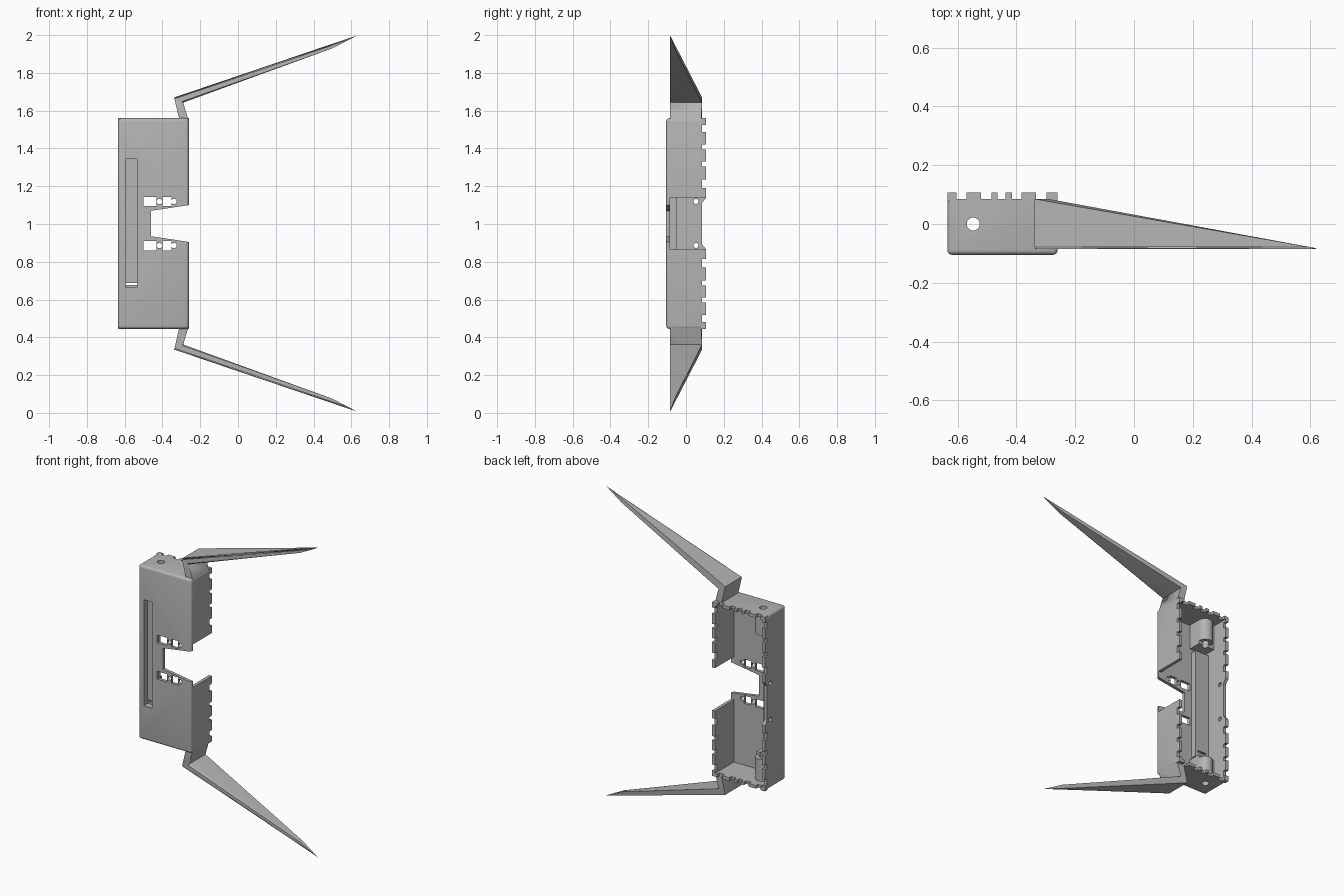
import bpy, bmesh
from mathutils import Vector

if "Cube" in bpy.data.objects:
    bpy.data.objects.remove(bpy.data.objects["Cube"])

GREY = (0.46, 0.46, 0.46, 1)
grey = bpy.data.materials.new("plain grey")
grey.use_nodes = True
grey.diffuse_color = GREY
grey.node_tree.nodes["Principled BSDF"].inputs["Base Color"].default_value = GREY

L, R = -0.635, -0.26           # housing sides in x
FRONT, BACK, TIP = -0.105, 0.085, 0.107
LOW, HIGH, MID = 0.445, 1.56, 1.0025
WALL = 0.02


def finish(name, bm):
    bmesh.ops.recalc_face_normals(bm, faces=bm.faces[:])
    mesh = bpy.data.meshes.new(name)
    bm.to_mesh(mesh)
    bm.free()
    mesh.materials.append(grey)
    ob = bpy.data.objects.new(name, mesh)
    bpy.context.collection.objects.link(ob)
    return ob


def add_box(bm, x, y, z):
    vs = bmesh.ops.create_cube(bm, size=1)["verts"]
    for v in vs:
        v.co = Vector([(a + b) / 2 + c * (b - a) for (a, b), c in zip((x, y, z), v.co)])
    return vs


def box(name, x, y, z):
    bm = bmesh.new()
    add_box(bm, x, y, z)
    return finish(name, bm)


def prism(name, outline, y0, y1):
    """Extrude an x-z outline along y."""
    bm = bmesh.new()
    face = bm.faces.new([bm.verts.new((x, y0, z)) for x, z in outline])
    out = bmesh.ops.extrude_face_region(bm, geom=[face])["geom"]
    for v in out:
        if isinstance(v, bmesh.types.BMVert):
            v.co.y = y1
    return finish(name, bm)


def rod(name, centre, axis, radius, length):
    bm = bmesh.new()
    bmesh.ops.create_cone(bm, cap_ends=True, segments=32, radius1=radius, radius2=radius, depth=length)
    turn = Vector((0, 0, 1)).rotation_difference(Vector(axis)).to_matrix()
    bmesh.ops.transform(bm, matrix=turn.to_4x4(), verts=bm.verts)
    bmesh.ops.translate(bm, vec=centre, verts=bm.verts)
    return finish(name, bm)


def combine(target, tool, operation="DIFFERENCE"):
    mod = target.modifiers.new("cut", "BOOLEAN")
    mod.object, mod.operation, mod.solver = tool, operation, "EXACT"
    bpy.context.view_layer.objects.active = target
    bpy.ops.object.modifier_apply(modifier=mod.name)
    bpy.data.objects.remove(tool)


def flip(z):
    return 2 * MID - z


def span(a, b, lower):
    return (flip(b), flip(a)) if lower else (a, b)


# Housing shell, rounded everywhere except the open back rim
bm = bmesh.new()
add_box(bm, (L, R), (FRONT, BACK), (LOW, HIGH))
edges = [e for e in bm.edges if any(v.co.y < 0 for v in e.verts)]
bmesh.ops.bevel(bm, geom=edges, offset=0.016, segments=4, profile=0.5, affect="EDGES")
housing = finish("housing", bm)
combine(housing, box("hollow", (L + WALL, R - WALL), (FRONT + WALL, 0.3), (LOW + WALL, HIGH - WALL)))

# Backing of the long front groove, then the groove and its slit
combine(housing, box("groove_backing", (L + 0.01, -0.515), (-0.095, -0.05), (0.645, 1.36)), "UNION")
combine(housing, box("groove", (-0.595, -0.535), (-0.2, -0.065), (0.665, 1.345)))
combine(housing, box("slit", (-0.595, -0.535), (-0.2, 0), (0.676, 0.688)))

# Flared notch in the front wall and wider opening in the side wall
combine(housing, prism("notch", [(-0.46, 0.935), (-0.46, 1.07), (R, 1.1), (-0.2, 1.11),
                                 (-0.2, 0.895), (R, 0.905)], -0.2, 0.2))
combine(housing, box("side_opening", (-0.285, -0.2), (FRONT + WALL, 0.2), (0.865, 1.14)))

for lower in (False, True):
    zc = flip(1.119) if lower else 1.119
    # Square windows and round holes beside the notch
    for x0, x1 in ((-0.5, -0.432), (-0.4, -0.353)):
        combine(housing, box("window", (x0, x1), (-0.2, 0), (zc - 0.025, zc + 0.025)))
    for x in (-0.416, -0.339):
        combine(housing, rod("round_hole", (x, -0.1, zc), (0, 1, 0), 0.014, 0.1))
    # Pin hole in the closed side wall
    combine(housing, rod("pin_hole", (L, 0.053, zc), (1, 0, 0), 0.013, 0.1))
    # Holder block and tube inside each end, with the bolt hole through it
    combine(housing, box("holder", (L + 0.01, -0.5), (-0.095, 0), span(1.38, 1.55, lower)), "UNION")
    ze = flip(1.475) if lower else 1.475
    combine(housing, rod("tube", (-0.547, 0, ze), (0, 0, 1), 0.046, 0.15), "UNION")
    combine(housing, rod("bolt_hole", (-0.547, 0, ze), (0, 0, 1), 0.022, 0.4))

# Interlocking teeth along the back rim
bm = bmesh.new()
depth = (BACK - 0.006, TIP)
for lower in (False, True):
    for x in ((L, -0.604), (-0.57, -0.52), (-0.485, -0.464), (-0.437, -0.416), (-0.382, -0.334), (-0.297, R)):
        add_box(bm, x, depth, span(HIGH - WALL, HIGH, lower))
    for z in ((1.525, 1.54), (1.42, 1.487), (1.33, 1.395), (1.235, 1.305), (1.14, 1.19)):
        for x in ((L, L + WALL), (R - WALL, R)):
            vs = add_box(bm, x, depth, span(*z, lower))
            # Inner teeth of the closed side slope down to the rim
            if x[0] == L and z[0] == 1.14:
                for v in vs:
                    if abs(v.co.z - MID) < 0.14 and v.co.y < 0.1:
                        v.co.z += 0.035 if lower else -0.035
finish("rim_teeth", bm)


def wing(name, lower):
    """Bent blade that narrows to a point at the front plane."""
    bm = bmesh.new()
    outline = [(-0.31, 1.55), (-0.338, 1.67), (0.635, 2.0), (0.5, 1.93), (-0.29, 1.643), (-0.262, 1.55)]
    y0 = -0.085
    front, back = [], []
    for x, z in outline:
        y1 = min(BACK, BACK - (x + 0.29) / 0.925 * (BACK - y0))
        z = flip(z) + 0.0 if lower else z
        front.append(bm.verts.new((x, y0, z)))
        back.append(front[-1] if x > 0.6 else bm.verts.new((x, y1, z)))
    for ring in (front, back):
        bm.faces.new([ring[i] for i in (0, 1, 4, 5)])
        bm.faces.new([ring[i] for i in (1, 2, 3, 4)])
    for i in range(6):
        j = (i + 1) % 6
        loop = [front[i], front[j], back[j], back[i]]
        bm.faces.new(list(dict.fromkeys(loop)))
    # Soften the leading edges of the blade
    soft = [bm.edges.get((front[a], front[b])) for a, b in ((1, 2), (3, 4))]
    bmesh.ops.bevel(bm, geom=soft, offset=0.008, segments=3, profile=0.5,
                    affect="EDGES", clamp_overlap=True)
    for v in bm.verts:
        v.co.z = min(max(v.co.z, 0), 2)
    return finish(name, bm)


wing("upper_wing", False)
wing("lower_wing", True)

# Smooth the rounded surfaces, keep the hard edges
bpy.ops.object.select_all(action="DESELECT")
for ob in bpy.data.objects:
    if ob.type == "MESH" and grey.name in ob.data.materials:
        ob.select_set(True)
        bpy.context.view_layer.objects.active = ob
bpy.ops.object.shade_smooth_by_angle(angle=0.6)
